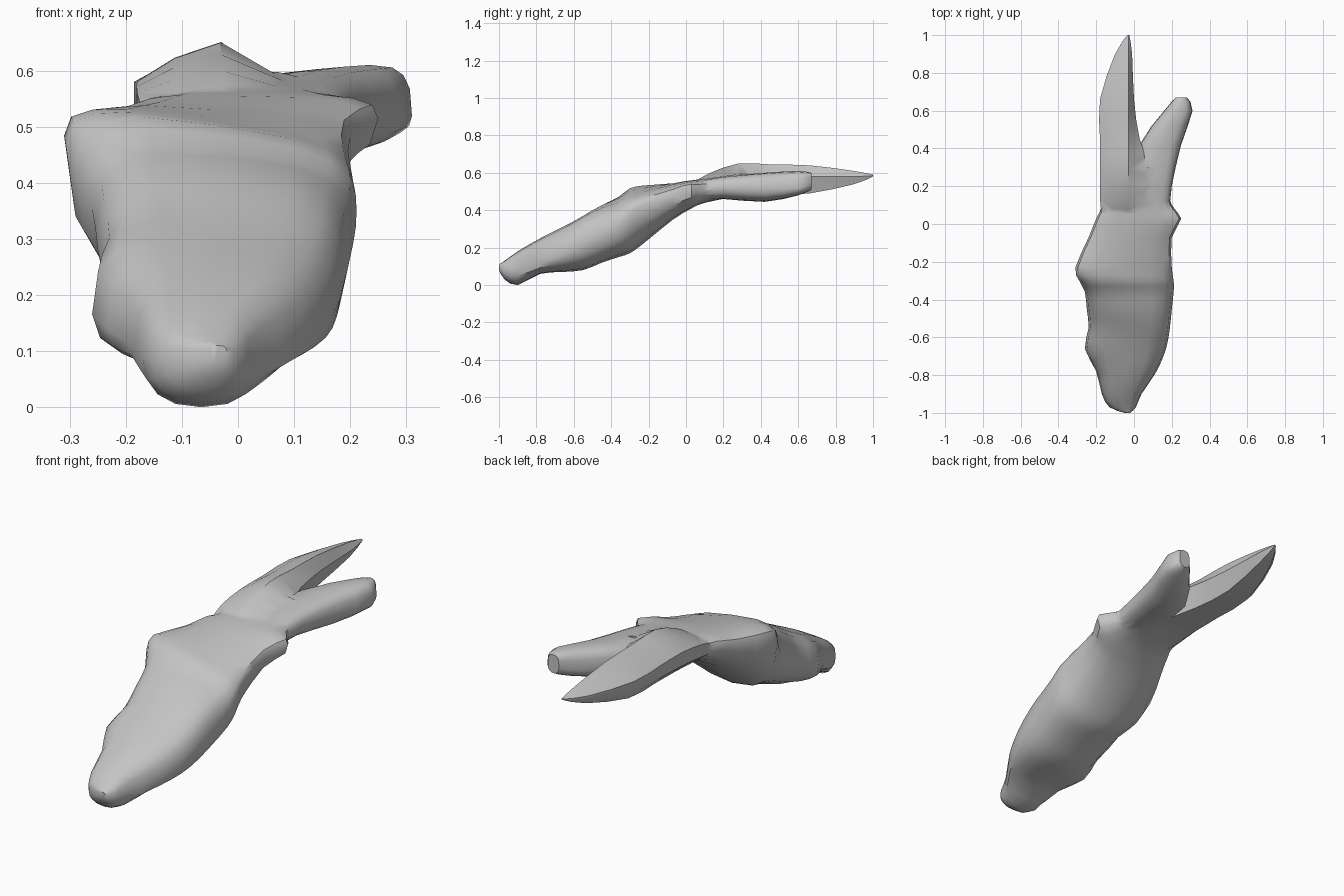
import bpy, bmesh, math

cube = bpy.data.objects.get("Cube")
if cube:
    bpy.data.objects.remove(cube, do_unlink=True)

colour = (0.55, 0.55, 0.55, 1)
grey = bpy.data.materials.new("stone grey")
grey.use_nodes = True
grey.diffuse_color = colour
grey.node_tree.nodes["Principled BSDF"].inputs["Base Color"].default_value = colour


def flowing(stations, steps=2):
    """Pass a smooth curve through the stations and return closer-spaced ones."""
    padded = [stations[0], *stations, stations[-1]]
    result = []
    for before, start, end, after in zip(padded, padded[1:], padded[2:], padded[3:]):
        for step in range(steps):
            t = step / steps
            result.append([
                b + t * ((c - a) / 2 + t * (a - 2.5 * b + 2 * c - d / 2
                                            + t * (3 * (b - c) + d - a) / 2))
                for a, b, c, d in zip(before, start, end, after)])
    return result + [stations[-1]]


def loft(name, section, stations):
    """Skin the cross-sections along the stations and cap both ends."""
    bm = bmesh.new()
    loops = [[bm.verts.new(point) for point in section(*station)]
             for station in flowing(stations)]
    for near, far in zip(loops, loops[1:]):
        for i in range(len(near)):
            bm.faces.new((near[i - 1], near[i], far[i], far[i - 1]))
    bm.faces.new(loops[0])
    bm.faces.new(loops[-1])
    bmesh.ops.triangulate(bm, faces=bm.faces)
    bmesh.ops.recalc_face_normals(bm, faces=bm.faces)
    mesh = bpy.data.meshes.new(name)
    bm.to_mesh(mesh)
    bm.free()
    mesh.materials.append(grey)
    obj = bpy.data.objects.new(name, mesh)
    bpy.context.collection.objects.link(obj)
    return obj


def rounded(y, x_min, x_max, low, high, widest, sides=16):
    """Section with a boxy top, a rounder belly and a brow that leans over."""
    brow = max(0, 1 - abs(y + 0.28) / 0.25)
    ring = []
    for i in range(sides):
        angle = math.tau * i / sides
        c, s = math.cos(angle), math.sin(angle)
        power = 0.65 if s > 0 else 0.85
        across = 0.5 + 0.5 * math.copysign(abs(c) ** power, c)
        top = high - 0.08 * brow * across
        side = low + (top - low) * widest
        target = top if s > 0 else low
        z = side + (target - side) * abs(s) ** power
        ring.append((x_min + (x_max - x_min) * across, y, z))
    return ring


def ridged(y, x_min, x_max, low, wall, ridge):
    """Blade with an upright wall, a slanting top and a ridge off to one side."""
    width = x_max - x_min
    crest = min(-0.03, x_max)
    shoulder = x_min + 0.45 * (crest - x_min)
    return [(x_min + width / 6, y, low),
            (x_min, y, low + 0.4 * (wall - low)),
            (x_min, y, wall),
            (shoulder, y, wall + 0.6 * (ridge - wall)),
            (crest, y, ridge),
            (x_max, y, wall),
            (x_max - width / 6, y, low)]


# Sloping body from the low nose to the fork:
# y, x range, underside, top, relative height of the widest line
body = loft("body", rounded, [
    (-1, -0.05, -0.02, 0.08, 0.11, 0.5),
    (-0.97, -0.13, 0.01, 0.03, 0.13, 0.5),
    (-0.9, -0.17, 0.04, 0, 0.18, 0.5),
    (-0.78, -0.2, 0.12, 0.06, 0.25, 0.3),
    (-0.66, -0.26, 0.17, 0.07, 0.31, 0.4),
    (-0.55, -0.24, 0.19, 0.08, 0.37, 0.5),
    (-0.45, -0.25, 0.2, 0.12, 0.44, 0.5),
    (-0.36, -0.26, 0.21, 0.15, 0.49, 0.6),
    (-0.3, -0.29, 0.21, 0.17, 0.54, 0.7),
    (-0.23, -0.31, 0.2, 0.22, 0.55, 0.8),
    (-0.07, -0.24, 0.2, 0.35, 0.55, 0.7),
    (0.03, -0.2, 0.25, 0.41, 0.56, 0.7),
    (0.1, -0.17, 0.2, 0.44, 0.57, 0.5),
    (0.3, -0.15, 0.14, 0.48, 0.6, 0.5)])

# Long pointed prong: y, x range, underside, wall top, ridge
long_prong = loft("long_prong", ridged, [
    (0.04, -0.17, 0.11, 0.45, 0.53, 0.55),
    (0.13, -0.18, 0.11, 0.46, 0.56, 0.6),
    (0.28, -0.18, 0.09, 0.47, 0.58, 0.65),
    (0.45, -0.18, 0.03, 0.48, 0.58, 0.645),
    (0.66, -0.18, 0, 0.49, 0.58, 0.64),
    (0.9, -0.1, -0.01, 0.54, 0.58, 0.61),
    (1, -0.035, -0.025, 0.58, 0.585, 0.59)])

# Short blunt prong splaying sideways, measured like the body
short_prong = loft("short_prong", rounded, [
    (0.08, 0, 0.19, 0.45, 0.56, 0.5),
    (0.2, 0, 0.2, 0.46, 0.58, 0.5),
    (0.42, 0.03, 0.25, 0.445, 0.6, 0.45),
    (0.6, 0.16, 0.31, 0.48, 0.61, 0.3),
    (0.67, 0.22, 0.28, 0.51, 0.6, 0.4)])

# Fuse the prongs into the body
bpy.context.view_layer.objects.active = body
for prong in (long_prong, short_prong):
    union = body.modifiers.new("fuse", 'BOOLEAN')
    union.operation = 'UNION'
    union.solver = 'EXACT'
    union.object = prong
    bpy.ops.object.modifier_apply(modifier=union.name)
    bpy.data.objects.remove(prong, do_unlink=True)

bpy.ops.object.select_all(action='DESELECT')
body.select_set(True)
bpy.ops.object.shade_smooth_by_angle(angle=math.radians(40))
